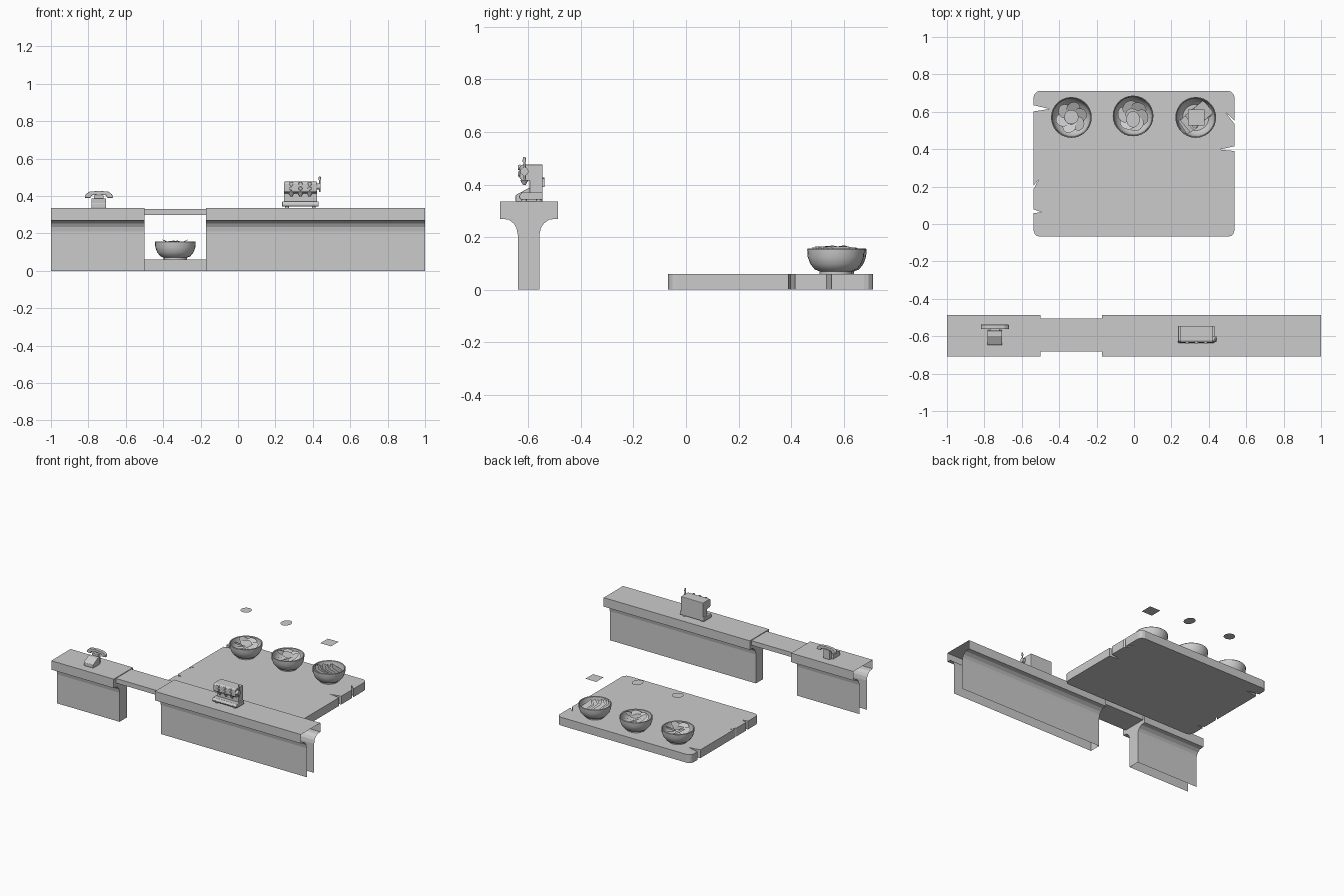
import bpy, bmesh, math
from mathutils import Vector, Matrix, Euler

if "Cube" in bpy.data.objects:
    bpy.data.objects.remove(bpy.data.objects["Cube"])


def finish(name, bm, smooth=False, recalc=True):
    if recalc:
        bmesh.ops.recalc_face_normals(bm, faces=bm.faces)
    me = bpy.data.meshes.new(name)
    bm.to_mesh(me)
    bm.free()
    ob = bpy.data.objects.new(name, me)
    bpy.context.collection.objects.link(ob)
    if smooth:
        bpy.ops.object.select_all(action='DESELECT')
        ob.select_set(True)
        bpy.context.view_layer.objects.active = ob
        bpy.ops.object.shade_smooth_by_angle(angle=math.radians(35))
    return ob


def prism(name, pts, lo, hi, axis, caps=(True, True), closed=True, bevel=0):
    """Extrude a 2D outline along an axis: x -> (y,z), y -> (x,z), z -> (x,y)."""
    def place(p, d):
        return {'x': (d, p[0], p[1]), 'y': (p[0], d, p[1]), 'z': (p[0], p[1], d)}[axis]
    bm = bmesh.new()
    a = [bm.verts.new(place(p, lo)) for p in pts]
    b = [bm.verts.new(place(p, hi)) for p in pts]
    n = len(pts)
    for i in range(n if closed else n - 1):
        j = (i + 1) % n
        bm.faces.new((a[i], a[j], b[j], b[i]))
    for ring, on in ((a, caps[0]), (b, caps[1])):
        if on:
            bm.faces.new(ring)
    ob = finish(name, bm)
    if bevel:
        m = ob.modifiers.new('bevel', 'BEVEL')
        m.width, m.segments = bevel, 2
    return ob


def box(name, x0, x1, y0, y1, z0, z1, bevel=0):
    return prism(name, [(x0, y0), (x1, y0), (x1, y1), (x0, y1)], z0, z1, 'z', bevel=bevel)


def rod(name, p, q, r1, r2=None, n=12):
    p, q = Vector(p), Vector(q)
    bm = bmesh.new()
    rot = (q - p).to_track_quat('Z', 'Y').to_matrix().to_4x4()
    bmesh.ops.create_cone(bm, cap_ends=True, segments=n, radius1=r1,
                          radius2=r1 if r2 is None else r2, depth=(q - p).length,
                          matrix=Matrix.Translation((p + q) / 2) @ rot)
    return finish(name, bm, True)


def slice_sheet(name, shape, loc, rot=(0, 0, 0)):
    """Single thin slice: flat outline placed with a rotation."""
    bm = bmesh.new()
    m = Matrix.Translation(loc) @ Euler(rot).to_matrix().to_4x4()
    bm.faces.new([bm.verts.new(m @ Vector((x, y, 0))) for x, y in shape])
    return finish(name, bm, recalc=False)


# counter: T-shaped shell, open below and at the outer ends
half = [(-0.64, 0), (-0.64, 0.21), (-0.645, 0.235), (-0.655, 0.252), (-0.675, 0.267),
        (-0.708, 0.27), (-0.708, 0.335)]
back = [(-0.487, 0.335), (-0.487, 0.27), (-0.52, 0.267), (-0.541, 0.252),
        (-0.552, 0.235), (-0.557, 0.21), (-0.557, 0)]
prism('counter_left', half + back, -1, -0.5, 'x', caps=(False, True), closed=False)
prism('counter_right', half + back, -0.17, 1, 'x', caps=(True, False), closed=False)
box('counter_flap', -0.5, -0.17, -0.682, -0.504, 0.297, 0.33)

# cutting board with rounded corners and chipped edges
L, R, B, T, r = -0.537, 0.537, -0.068, 0.712, 0.035


def corner(cx, cy, a0):
    return [(cx + r * math.cos(math.radians(a0 + a)), cy + r * math.sin(math.radians(a0 + a)))
            for a in (0, 30, 60, 90)]


outline = (corner(L + r, B + r, 180) + corner(R - r, B + r, 270)
           + [(R, 0.39), (0.455, 0.398), (R, 0.415), (R, 0.535), (0.487, 0.6), (R, 0.553)]
           + corner(R - r, T - r, 0) + corner(L + r, T - r, 90)
           + [(L, 0.635), (-0.45, 0.615), (L, 0.602), (L, 0.205), (-0.508, 0.24), (L, 0.187),
              (L, 0.078), (-0.492, 0.063), (L, 0.058)])
prism('cutting_board', outline, 0, 0.06, 'z')


# bowls
def bowl(name, cx, cy):
    prof = [(0, 0.063), (0.05, 0.063), (0.052, 0.06), (0.062, 0.06), (0.062, 0.07), (0.08, 0.077),
            (0.097, 0.098), (0.107, 0.125), (0.109, 0.153), (0.106, 0.157), (0.102, 0.153),
            (0.099, 0.125), (0.088, 0.1), (0.07, 0.083), (0, 0.078)]
    bm = bmesh.new()
    vs = [bm.verts.new((cx + x, cy, z)) for x, z in prof]
    es = [bm.edges.new(p) for p in zip(vs, vs[1:])]
    bmesh.ops.spin(bm, geom=vs + es, cent=(cx, cy, 0), axis=(0, 0, 1),
                   angle=2 * math.pi, steps=28)
    bmesh.ops.remove_doubles(bm, verts=bm.verts, dist=1e-4)
    finish(name, bm, True)


def ellipse(a, b, n=20):
    return [(a * math.cos(2 * math.pi * i / n), b * math.sin(2 * math.pi * i / n))
            for i in range(n)]


disc, oval = ellipse(0.038, 0.038), ellipse(0.036, 0.044)
q = 0.043
square = [(-q, -q), (q, -q), (q, q), (-q, q)]

# round and oval slices fanned around each bowl, one slice floating above
for name, shape, cx, cy, fx, fy, turn in (
        ('round', disc, -0.335, 0.57, -0.335, 0.572, 0.3),
        ('oval', oval, -0.005, 0.578, -0.005, 0.56, 0.9)):
    bowl(name + '_slice_bowl', cx, cy)
    for k in range(6):
        a = turn + k * math.pi / 3
        loc = (cx + 0.048 * math.cos(a), cy + 0.048 * math.sin(a), 0.138 + 0.006 * (k % 3))
        slice_sheet(f'{name}_slice_{k}', shape, loc, (0.35, -0.3, a))
    slice_sheet(name + '_slice_centre', shape, (cx, cy, 0.152), (0.15, 0.1, turn))
    slice_sheet(name + '_slice_floating', shape, (fx, fy, 0.39))

# square slices leaning in a row
bowl('square_slice_bowl', 0.33, 0.57)
for k in range(8):
    t = (k - 3.5) * 0.016
    loc = (0.33 + t * 0.75, 0.57 + t * 0.65, 0.135 + 0.004 * (k % 2))
    slice_sheet(f'square_slice_{k}', square, loc, (0, 0.65, 0.7 + 0.12 * (k % 3 - 1)))
slice_sheet('square_slice_floating', square, (0.333, 0.57, 0.335))

# telephone: wedge base, cradle, arched handset
prism('phone_base', [(-0.648, 0.335), (-0.648, 0.36), (-0.598, 0.387), (-0.572, 0.387),
                     (-0.565, 0.335)], -0.783, -0.706, 'x', bevel=0.003)
box('phone_cradle', -0.77, -0.719, -0.572, -0.545, 0.335, 0.402, 0.003)
prism('phone_handset', [(-0.82, 0.39), (-0.815, 0.408), (-0.795, 0.423), (-0.744, 0.427),
                        (-0.693, 0.423), (-0.673, 0.408), (-0.668, 0.39), (-0.7, 0.39),
                        (-0.704, 0.403), (-0.744, 0.408), (-0.784, 0.403), (-0.788, 0.39)],
      -0.562, -0.538, 'y', bevel=0.003)

# coffee machine: C-shaped side profile, tray, feet, buttons, spouts
prism('coffee_machine_body', [(-0.545, 0.36), (-0.545, 0.476), (-0.622, 0.476), (-0.633, 0.468),
                              (-0.633, 0.425), (-0.622, 0.415), (-0.595, 0.415), (-0.595, 0.36)],
      0.245, 0.422, 'x', bevel=0.003)
prism('coffee_machine_tray', [(-0.545, 0.343), (-0.63, 0.343), (-0.636, 0.355), (-0.625, 0.37),
                              (-0.545, 0.37)], 0.236, 0.431, 'x', bevel=0.003)
for i, x in enumerate((0.262, 0.405)):
    for j, y in enumerate((-0.615, -0.56)):
        rod(f'machine_foot_{i}{j}', (x, y, 0.335), (x, y, 0.345), 0.01)
for i, x in enumerate((0.285, 0.334, 0.383)):
    for j, z in enumerate((0.465, 0.44)):
        rod(f'machine_button_{i}{j}', (x, -0.63, z), (x, -0.64, z), 0.011, 0.009)
    rod(f'machine_spout_{i}', (x, -0.615, 0.398), (x, -0.615, 0.418), 0.005, 0.016)

# side lever with hub
rod('lever_hub', (0.42, -0.615, 0.45), (0.442, -0.615, 0.45), 0.016)
rod('lever_arm', (0.437, -0.615, 0.42), (0.437, -0.615, 0.495), 0.004)
rod('lever_knob', (0.437, -0.615, 0.485), (0.437, -0.615, 0.505), 0.007, 0.005)
